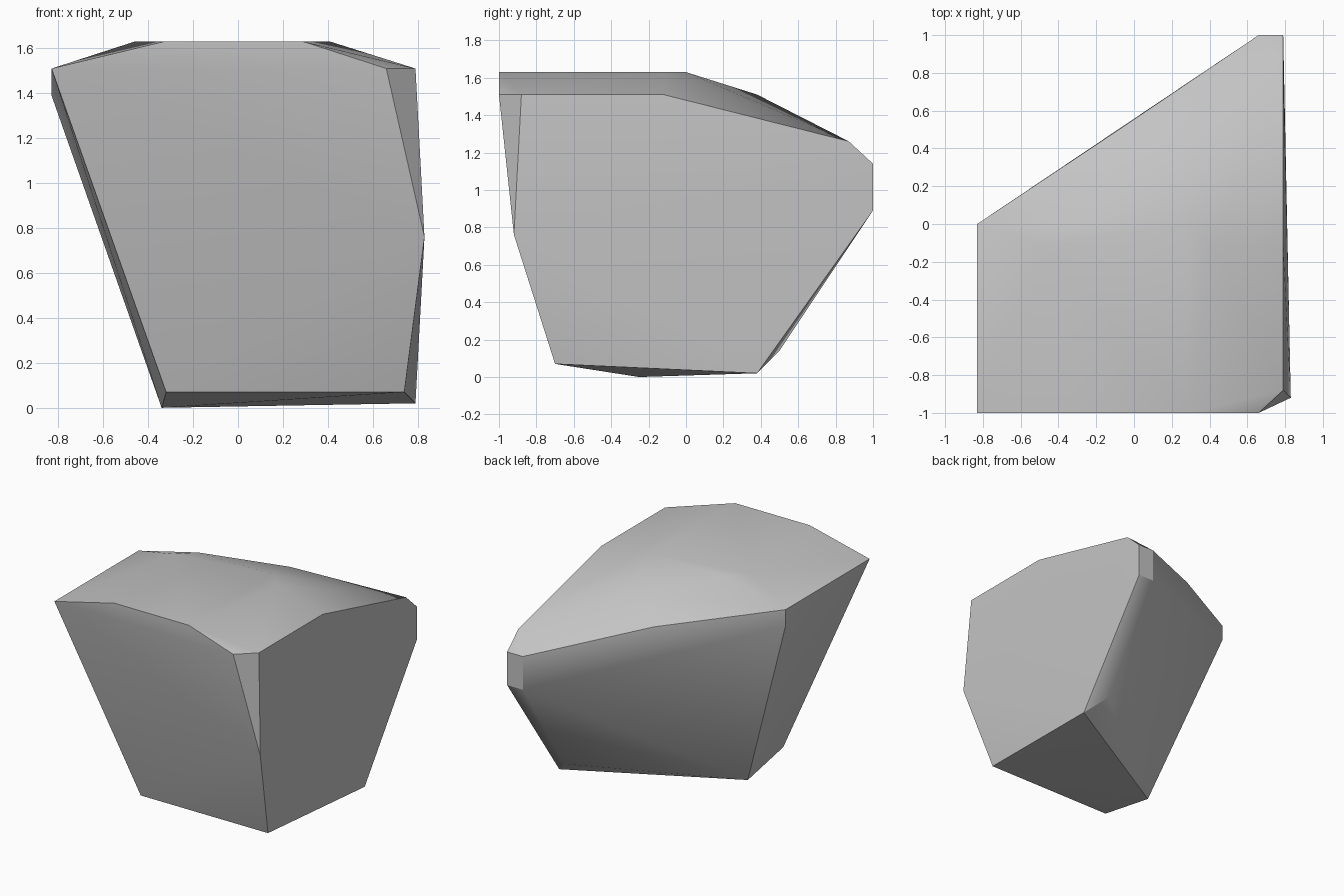
import bpy
import bmesh
import math

cube = bpy.data.objects.get("Cube")
if cube:
    bpy.data.objects.remove(cube, do_unlink=True)


def make_material(name, colour):
    material = bpy.data.materials.new(name)
    material.use_nodes = True
    material.diffuse_color = colour
    shader = material.node_tree.nodes["Principled BSDF"]
    shader.inputs["Base Color"].default_value = colour
    shader.inputs["Roughness"].default_value = 0.9
    return material


def at_height(z, outline):
    """Lift a flat outline to one height."""
    return [(x, y, z) for x, y in outline]


def chipped_stone(name, corners, material):
    """Wrap the corner points in a faceted convex skin."""
    bm = bmesh.new()
    for corner in corners:
        bm.verts.new(corner)
    hull = bmesh.ops.convex_hull(bm, input=bm.verts[:])
    inside = [item for item in hull["geom_interior"]
              if isinstance(item, bmesh.types.BMVert)]
    bmesh.ops.delete(bm, geom=inside, context="VERTS")
    # Merge the triangles that share one flat facet
    bmesh.ops.dissolve_limit(bm, angle_limit=math.radians(1),
                             verts=bm.verts[:], edges=bm.edges[:])
    bmesh.ops.recalc_face_normals(bm, faces=bm.faces[:])
    mesh = bpy.data.meshes.new(name)
    bm.to_mesh(mesh)
    bm.free()
    mesh.materials.append(material)
    stone = bpy.data.objects.new(name, mesh)
    bpy.context.collection.objects.link(stone)
    bpy.ops.object.select_all(action="DESELECT")
    stone.select_set(True)
    bpy.context.view_layer.objects.active = stone
    bpy.ops.object.shade_smooth_by_angle(angle=math.radians(30))
    return stone


# Main planes of the stone
left, side, inset = -0.83, 0.79, 0.66
crown, shoulder = 1.63, 1.51

# Flat crown and the shoulder ring just below it
corners = at_height(crown, [(-0.33, -1), (0.29, -1), (0.41, -0.12),
                            (0.29, 0), (-0.33, 0), (-0.46, -0.12)])
corners += at_height(shoulder, [(left, -1), (inset, -1), (side, -0.88),
                                (side, -0.12), (0.17, 0.38), (left, 0)])

# Sloping back: ridge, chipped rear corner and side corner
corners += [(left, 0, 1.39), (-0.08, 0.5, 1.37), (side, 0.87, 1.26)]
for z in (1.14, 0.89):
    corners += at_height(z, [(inset, 1), (side, 1)])

# Front side bulge and the narrow foot
corners += [(0.83, -0.92, 0.76), (inset, 0.5, 0.14), (side, 0.38, 0.02)]
corners += at_height(0.07, [(-0.32, -0.7), (0.74, -0.7)])
corners += [(-0.34, -0.25, 0)]

grey = make_material("stone_grey", (0.55, 0.55, 0.55, 1))
chipped_stone("rock", corners, grey)
